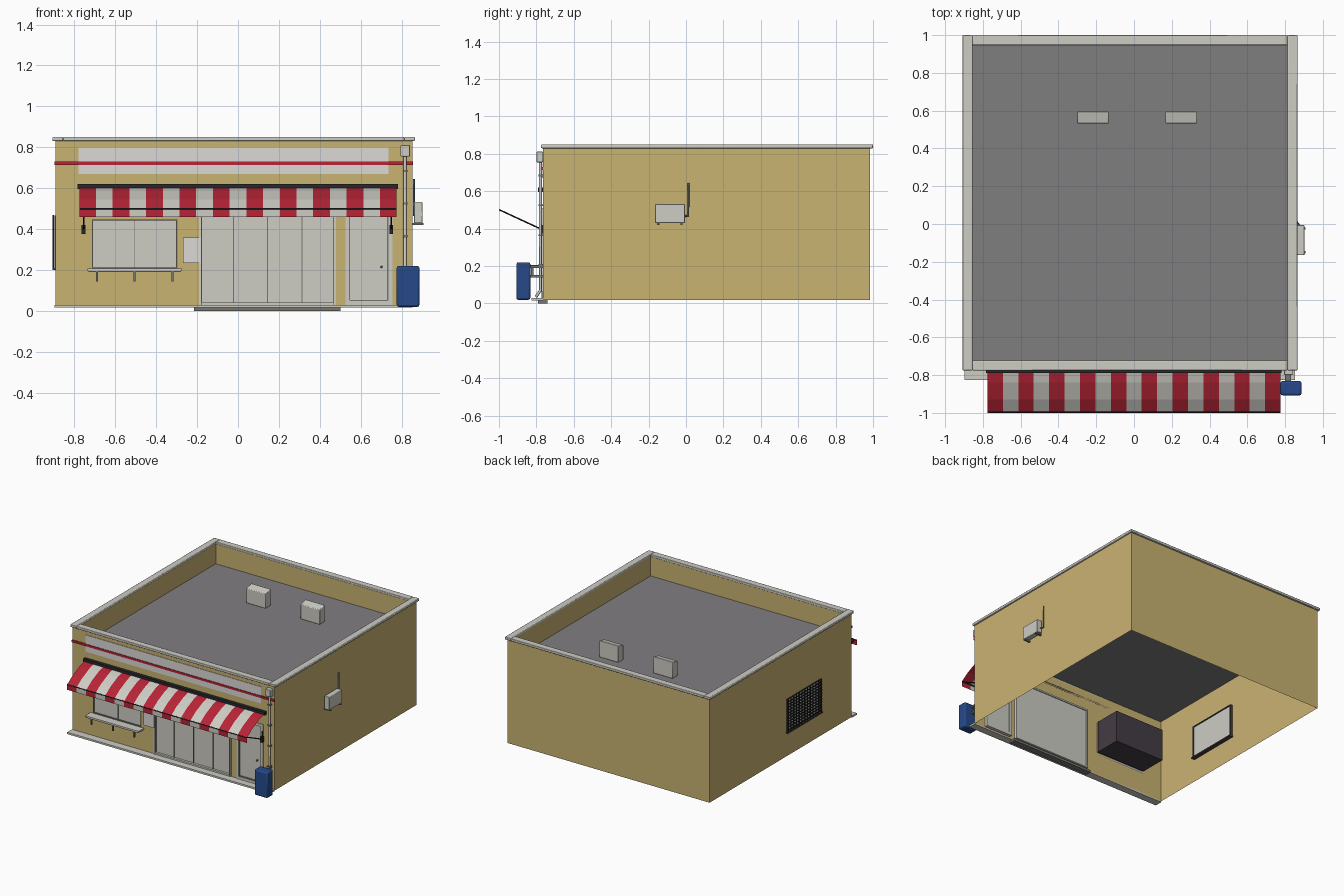
import bpy, bmesh, math
from mathutils import Vector

if "Cube" in bpy.data.objects:
    bpy.data.objects.remove(bpy.data.objects["Cube"], do_unlink=True)


def material(name, *rgb):
    lin = [((c / 255 + 0.055) / 1.055) ** 2.4 for c in rgb] + [1]
    m = bpy.data.materials.new(name)
    m.use_nodes = True
    m.diffuse_color = lin
    m.node_tree.nodes["Principled BSDF"].inputs["Base Color"].default_value = lin
    return m


TAN = material("tan_plaster", 202, 179, 114)
WHITE = material("off_white", 205, 204, 196)
PALE = material("pale_panel", 219, 218, 214)
RED = material("awning_red", 184, 36, 54)
ROOF = material("roof_grey", 128, 126, 128)
BLUE = material("bin_blue", 38, 73, 138)
BLACK = material("black_metal", 40, 40, 44)
DARK = material("dark_interior", 68, 60, 68)
METAL = material("grey_metal", 120, 118, 114)
BRASS = material("brass", 170, 140, 60)


def finish(name, bm, *mats):
    me = bpy.data.meshes.new(name)
    bm.to_mesh(me)
    bm.free()
    ob = bpy.data.objects.new(name, me)
    bpy.context.collection.objects.link(ob)
    for m in mats:
        me.materials.append(m)
    return ob


def boxes(name, mat, *specs, bevel=0):
    """Each spec is (x0, x1, y0, y1, z0, z1)."""
    bm = bmesh.new()
    for x0, x1, y0, y1, z0, z1 in specs:
        for v in bmesh.ops.create_cube(bm, size=1)["verts"]:
            v.co = Vector(((x0 + x1) / 2 + v.co.x * (x1 - x0),
                           (y0 + y1) / 2 + v.co.y * (y1 - y0),
                           (z0 + z1) / 2 + v.co.z * (z1 - z0)))
    ob = finish(name, bm, mat)
    if bevel:
        mod = ob.modifiers.new("bevel", "BEVEL")
        mod.width, mod.segments = bevel, 2
    return ob


def frame(name, mat, axis, u0, u1, v0, v1, t, d0, d1, bevel=0):
    """Rectangular frame of bar width t, running from d0 to d1 along axis."""
    specs = []
    for a, b, c, d in ((u0, u0 + t, v0, v1), (u1 - t, u1, v0, v1),
                       (u0 + t, u1 - t, v0, v0 + t), (u0 + t, u1 - t, v1 - t, v1)):
        specs.append({"x": (d0, d1, a, b, c, d), "y": (a, b, d0, d1, c, d),
                      "z": (a, b, c, d, d0, d1)}[axis])
    return boxes(name, mat, *specs, bevel=bevel)


def wall(name, mat, place, u0, u1, v0, v1, holes=()):
    """Flat sheet with rectangular openings (u0, u1, v0, v1)."""
    us = sorted({u0, u1, *(u for h in holes for u in h[:2])})
    vs = sorted({v0, v1, *(v for h in holes for v in h[2:])})
    bm = bmesh.new()
    for a, b in zip(us, us[1:]):
        for c, d in zip(vs, vs[1:]):
            mu, mv = (a + b) / 2, (c + d) / 2
            if not any(h[0] < mu < h[1] and h[2] < mv < h[3] for h in holes):
                bm.faces.new([bm.verts.new(place(*p)) for p in ((a, c), (b, c), (b, d), (a, d))])
    bmesh.ops.remove_doubles(bm, verts=bm.verts, dist=0.0001)
    return finish(name, bm, mat)


def rod(name, mat, r, *points):
    cu = bpy.data.curves.new(name, "CURVE")
    cu.dimensions, cu.bevel_depth, cu.bevel_resolution = "3D", r, 2
    cu.use_fill_caps = True
    sp = cu.splines.new("POLY")
    sp.points.add(len(points) - 1)
    for p, co in zip(sp.points, points):
        p.co = (*co, 1)
    cu.materials.append(mat)
    ob = bpy.data.objects.new(name, cu)
    bpy.context.collection.objects.link(ob)
    return ob


# Shell: outer walls, roof deck, parapet lining and coping
L, R, F, B = -0.893, 0.852, -0.765, 0.985
Z0, Z1, DECK = 0.02, 0.835, 0.68
SHOW = (-0.71, -0.30, 0.21, 0.445)
SLIDE = (-0.19, 0.48, 0.03, 0.51)
DOOR = (0.525, 0.755, 0.03, 0.51)
SIDE = (-0.38, 0.03, 0.21, 0.46)
wall("front_wall", TAN, lambda u, v: (u, F, v), L, R, Z0, Z1, (SHOW, SLIDE, DOOR))
wall("back_wall", TAN, lambda u, v: (-u, B, v), -R, -L, Z0, Z1)
wall("right_wall", TAN, lambda u, v: (R, u, v), F, B, Z0, Z1)
wall("left_wall", TAN, lambda u, v: (L, -u, v), -B, -F, Z0, Z1, ((-SIDE[1], -SIDE[0], *SIDE[2:]),))
wall("roof_deck", ROOF, lambda u, v: (u, v, DECK), L, R, F, B)
frame("parapet_lining", TAN, "z", L + 0.002, R - 0.002, F + 0.002, B - 0.002, 0.037, DECK, Z1)
frame("parapet_coping", WHITE, "z", -0.907, 0.865, -0.775, 1.0, 0.052, 0.83, 0.85, bevel=0.004)

# Roof vents with a sloped lid
for i, x in enumerate((-0.218, 0.25)):
    vent = boxes(f"roof_vent_{i + 1}", WHITE, (x - 0.083, x + 0.083, 0.532, 0.595, DECK, 0.81), bevel=0.004)
    for v in vent.data.vertices:
        if v.co.z > 0.8 and v.co.y < 0.55:
            v.co.z -= 0.015

# Kerb and threshold
boxes("front_kerb", WHITE, (-0.897, 0.852, -0.825, F, 0.016, 0.03))
boxes("door_threshold", METAL, (-0.215, 0.50, -0.79, -0.74, 0, 0.018))

# Fascia panel, stripe and paper notice
boxes("fascia_panel", PALE, (-0.78, 0.735, F - 0.004, F, 0.67, 0.80))
boxes("fascia_stripe", RED, (L - 0.003, R + 0.003, F - 0.008, F, 0.714, 0.731))
boxes("wall_notice", PALE, (-0.27, -0.18, F - 0.012, F - 0.006, 0.235, 0.36))

# Display window, its dark case and the shelf below
boxes("display_pane", WHITE, (*SHOW[:2], F + 0.008, F + 0.012, *SHOW[2:]))
frame("display_frame", METAL, "y", -0.714, -0.296, 0.206, 0.449, 0.006, F - 0.004, F + 0.02)
boxes("display_mullion", METAL, (-0.507, -0.503, F + 0.006, F + 0.01, *SHOW[2:]))
boxes("display_case", DARK, (-0.72, -0.29, F + 0.015, -0.54, 0.2, 0.45))
boxes("shelf_top", WHITE, (-0.735, -0.275, -0.835, F, 0.196, 0.207))
boxes("shelf_underside", METAL, (-0.73, -0.28, -0.83, F, 0.19, 0.196))
boxes("shelf_brackets", METAL, *[(x - 0.005, x + 0.005, -0.828, -0.816, 0.145, 0.19)
                                 for x in (-0.69, -0.505, -0.32)])

# Sliding doors
boxes("sliding_panes", WHITE, (*SLIDE[:2], F + 0.012, F + 0.018, *SLIDE[2:]))
frame("sliding_frame", WHITE, "y", *SLIDE, 0.012, F - 0.006, F + 0.025)
step = (SLIDE[1] - SLIDE[0]) / 4
boxes("sliding_seams", METAL, *[(SLIDE[0] + step * i - 0.0025, SLIDE[0] + step * i + 0.0025,
                                 F + 0.006, F + 0.014, 0.042, 0.5) for i in (1, 2, 3)])
boxes("sliding_jambs", METAL, *[(x - 0.002, x + 0.002, F - 0.008, F + 0.01, 0.03, 0.51)
                                for x in (-0.178, 0.468)])

# Side door
boxes("entry_door", WHITE, (*DOOR[:2], F + 0.01, F + 0.018, *DOOR[2:]))
frame("entry_frame", WHITE, "y", *DOOR, 0.02, F - 0.006, F + 0.025)
frame("entry_seam", METAL, "y", 0.545, 0.735, 0.05, 0.49, 0.003, F - 0.002, F + 0.012)
boxes("entry_knob", BRASS, (0.696, 0.706, F - 0.012, F + 0.012, 0.21, 0.22), bevel=0.003)

# Striped awning sheet with hanging valance
PROFILE = ((-0.775, 0.605), (-0.84, 0.587), (-0.93, 0.546), (-0.998, 0.50), (-0.998, 0.46))
N, AX = 19, 0.776
bm = bmesh.new()
rows = [[bm.verts.new((-AX + 2 * AX * i / N, y, z)) for i in range(N + 1)] for y, z in PROFILE]
for top, low in zip(rows, rows[1:]):
    for i in range(N):
        f = bm.faces.new((low[i], low[i + 1], top[i + 1], top[i]))
        f.material_index = i % 2
finish("awning_cloth", bm, RED, WHITE)
boxes("awning_housing", BLACK, (-0.784, 0.782, -0.79, F, 0.596, 0.621))
rod("awning_front_bar", BLACK, 0.004, (-AX, -0.996, 0.5), (AX, -0.996, 0.5))
for side, x in (("right", -0.755), ("left", 0.75)):
    rod(f"awning_arm_{side}", BLACK, 0.004, (x, -0.78, 0.40), (x, -0.996, 0.50))
    boxes(f"awning_bracket_{side}", BLACK, (x - 0.009, x + 0.009, -0.785, F, 0.375, 0.42),
          (x - 0.004, x + 0.004, -0.777, F, 0.42, 0.46))

# Downpipe with collector box and wall clips
rod("downpipe", WHITE, 0.008, (0.817, -0.778, 0.76), (0.817, -0.778, 0.07), (0.817, -0.803, 0.035))
boxes("downpipe_collector", WHITE, (0.795, 0.84, -0.80, F, 0.755, 0.812), bevel=0.004)
boxes("downpipe_clips", METAL, *[(0.806, 0.828, -0.788, F, z, z + 0.01) for z in (0.2, 0.36, 0.52, 0.68)])

# Blue bin
boxes("blue_bin", BLUE, (0.776, 0.887, -0.907, -0.832, 0.02, 0.22), bevel=0.01)
boxes("bin_mounts", METAL, *[(0.80, 0.83, -0.835, F, z, z + 0.012) for z in (0.14, 0.19)])

# Cooling unit and its pipe on the right wall
boxes("cooling_unit", WHITE, (0.86, 0.903, -0.165, -0.006, 0.43, 0.532), bevel=0.004)
boxes("cooling_feet", METAL, *[(R, 0.907, y, y + 0.012, 0.42, 0.43) for y in (-0.155, -0.03)])
rod("cooling_pipe", METAL, 0.005, (0.875, -0.006, 0.468), (0.86, 0.013, 0.468), (0.86, 0.013, 0.645))

# Barred window on the left wall
boxes("side_pane", WHITE, (L + 0.008, L + 0.014, *SIDE))
frame("side_frame", DARK, "x", -0.386, 0.036, 0.204, 0.466, 0.008, L - 0.004, L + 0.02)
boxes("side_sill", DARK, (-0.908, L + 0.03, -0.39, 0.04, 0.2, 0.21))
bars = [(-0.906, -0.900, y - 0.003, y + 0.003, 0.205, 0.47)
        for y in (SIDE[0] + (SIDE[1] - SIDE[0]) * i / 12 for i in range(13))]
bars += [(-0.907, -0.901, -0.385, 0.035, z - 0.003, z + 0.003)
         for z in (0.225 + 0.022 * i for i in range(11))]
boxes("side_grille", BLACK, *bars)

# Smooth the round rods, keeping hard edges
for ob in list(bpy.context.scene.objects):
    if ob.type == "MESH" and any(m.type == "BEVEL" for m in ob.modifiers):
        bpy.ops.object.select_all(action="DESELECT")
        ob.select_set(True)
        bpy.context.view_layer.objects.active = ob
        bpy.ops.object.shade_smooth_by_angle(angle=math.radians(30))
